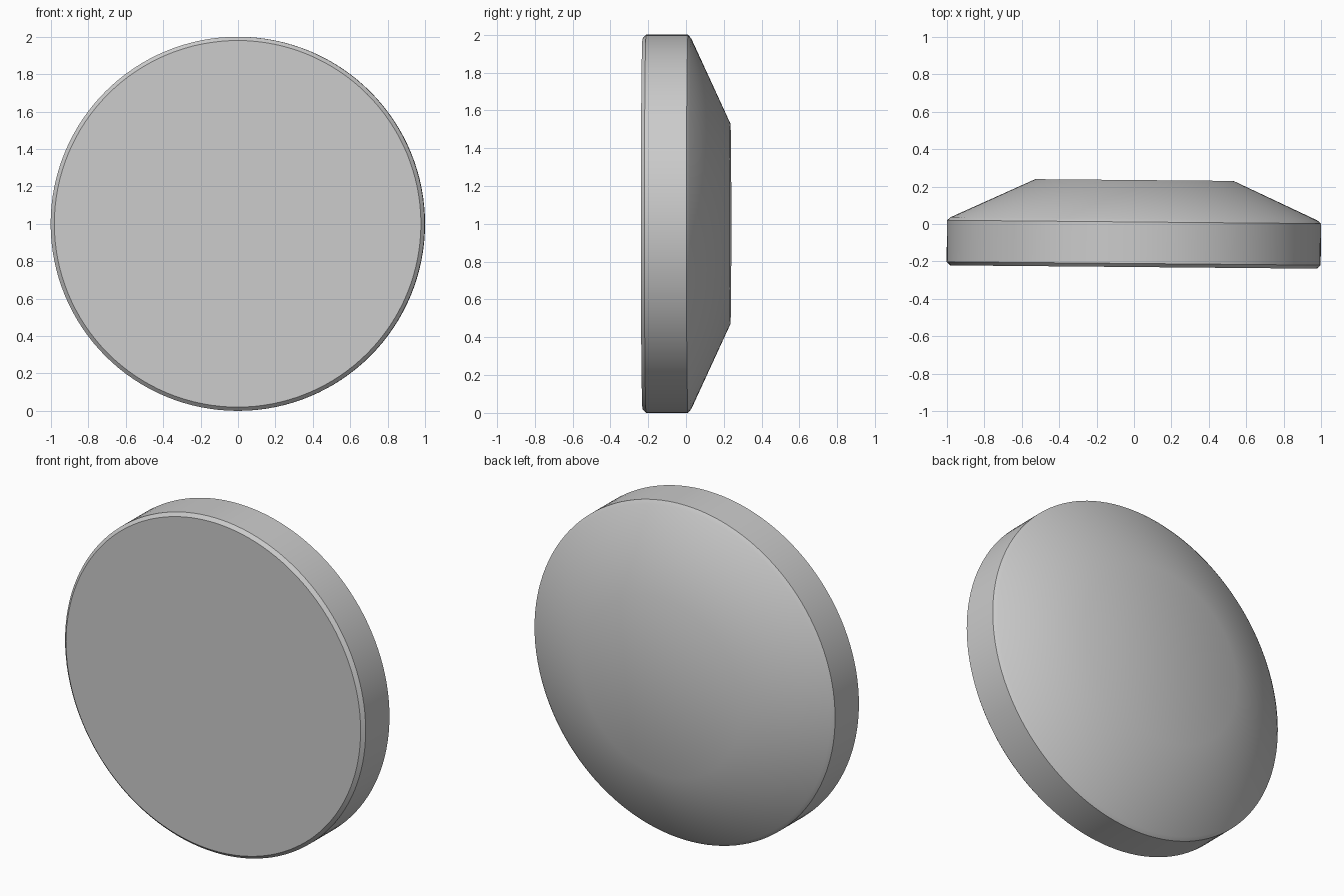
import bpy, bmesh, math
from mathutils import Matrix

if "Cube" in bpy.data.objects:
    bpy.data.objects.remove(bpy.data.objects["Cube"])

SEGMENTS = 128
# Half profile of the disc: (radius, y) from front face to back face
PROFILE = [(0.98, -0.23), (1.0, -0.211), (1.0, 0.011), (0.98, 0.028), (0.53, 0.235)]

bm = bmesh.new()
rings = []
for r, y in PROFILE:
    rings.append([bm.verts.new((r * math.cos(2 * math.pi * i / SEGMENTS), y,
                                r * math.sin(2 * math.pi * i / SEGMENTS)))
                  for i in range(SEGMENTS)])

# Rim, chamfers and cone
for a, b in zip(rings, rings[1:]):
    for i in range(SEGMENTS):
        j = (i + 1) % SEGMENTS
        bm.faces.new((a[i], a[j], b[j], b[i]))

# Flat front and back faces
bm.faces.new(rings[0])
bm.faces.new(rings[-1])
bmesh.ops.recalc_face_normals(bm, faces=bm.faces)

# Slight turn about the vertical, then stand on the ground
bm.transform(Matrix.Translation((0, 0, 1)) @ Matrix.Rotation(-0.009, 4, 'Z'))

mesh = bpy.data.meshes.new("bevelled_disc")
bm.to_mesh(mesh)
bm.free()
disc = bpy.data.objects.new("bevelled_disc", mesh)
bpy.context.collection.objects.link(disc)
bpy.context.view_layer.objects.active = disc
disc.select_set(True)
bpy.ops.object.shade_smooth_by_angle(angle=math.radians(30))
